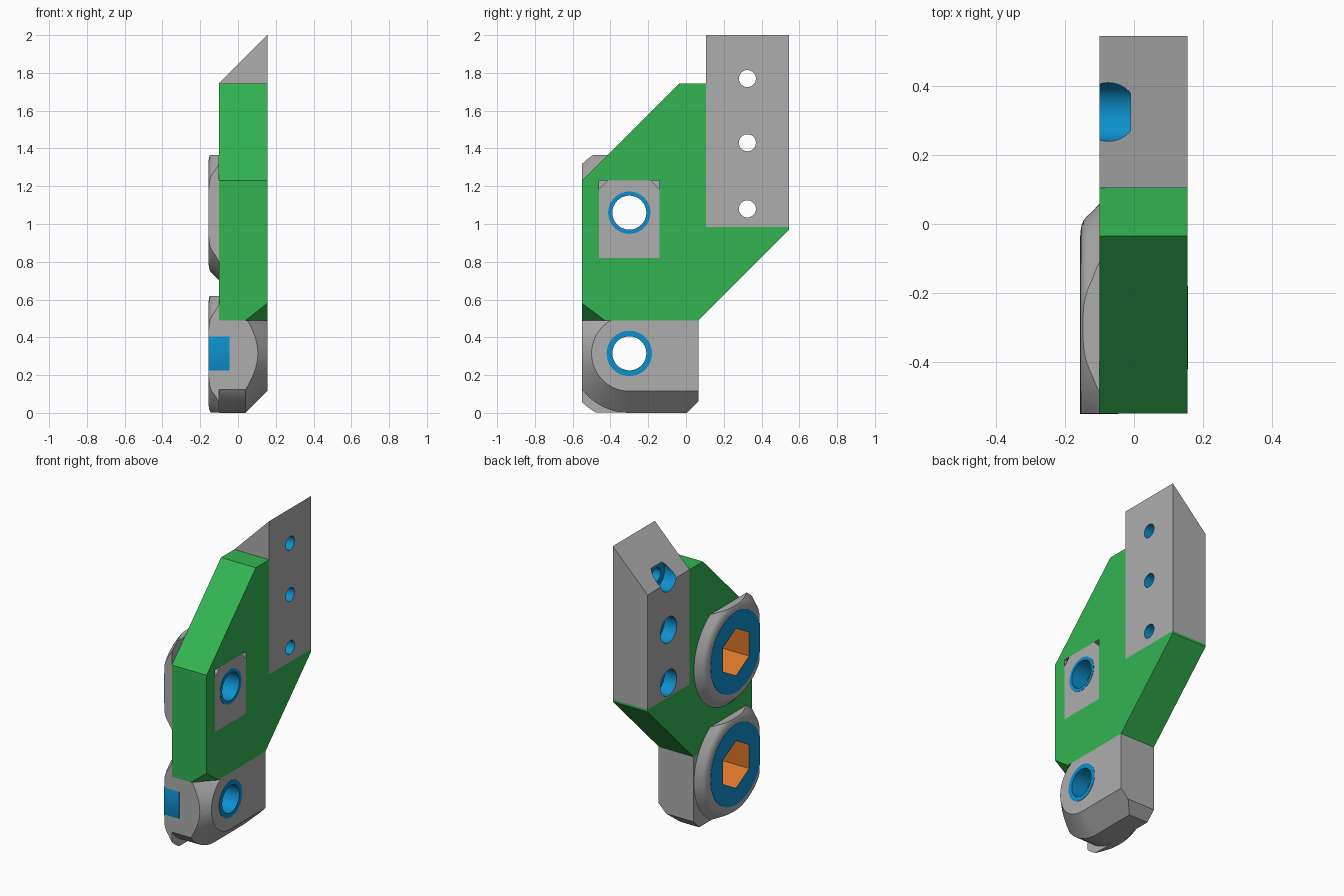
import bpy, bmesh, math
from mathutils import Vector

if "Cube" in bpy.data.objects:
    bpy.data.objects.remove(bpy.data.objects["Cube"], do_unlink=True)


def material(name, rgb):
    m = bpy.data.materials.new(name)
    m.use_nodes = True
    m.diffuse_color = (*rgb, 1)
    m.node_tree.nodes["Principled BSDF"].inputs["Base Color"].default_value = (*rgb, 1)
    return m


GREY = material("steel grey", (0.42, 0.42, 0.42))
GREEN = material("plate green", (0.032, 0.46, 0.085))
BLUE = material("bore blue", (0.004, 0.28, 0.62))
ORANGE = material("socket orange", (0.7, 0.175, 0.02))

BACK, FACE = -0.1, 0.155      # plate thickness along x
OUTER = -0.155                # outer face of the bosses
FRONT = -0.55                 # front end of the plate
PIN_Y = -0.3
PINS = {"lower": 0.315, "upper": 1.06}
BLADE_Y = 0.325


def loft(name, sections, mat, clips=()):
    """Join matching point loops, cap both ends, then cut by (point, outward normal) planes."""
    bm = bmesh.new()
    loops = [[bm.verts.new(p) for p in s] for s in sections]
    n = len(loops[0])
    for a, b in zip(loops, loops[1:]):
        for i in range(n):
            j = (i + 1) % n
            bm.faces.new((a[i], a[j], b[j], b[i]))
    bm.faces.new(loops[0])
    bm.faces.new(loops[-1])
    for point, normal in clips:
        bmesh.ops.bisect_plane(bm, geom=bm.verts[:] + bm.edges[:] + bm.faces[:],
                               plane_co=point, plane_no=Vector(normal).normalized(),
                               clear_outer=True)
        bmesh.ops.holes_fill(bm, edges=[e for e in bm.edges if e.is_boundary])
    bmesh.ops.recalc_face_normals(bm, faces=bm.faces)
    mesh = bpy.data.meshes.new(name)
    bm.to_mesh(mesh)
    bm.free()
    mesh.materials.append(mat)
    ob = bpy.data.objects.new(name, mesh)
    bpy.context.collection.objects.link(ob)
    return ob


def prism(name, yz, x0, x1, mat, clips=()):
    return loft(name, [[(x, y, z) for y, z in yz] for x in (x0, x1)], mat, clips)


def ring(x, y, z, r, n=64):
    """Loop in the yz plane; the first point is at the top."""
    turn = [2 * math.pi * i / n for i in range(n)]
    return [(x, y + r * math.sin(t), z + r * math.cos(t)) for t in turn]


def cylinder(name, y, z, r, x0, x1, mat, n=64, clips=()):
    return loft(name, [ring(x0, y, z, r, n), ring(x1, y, z, r, n)], mat, clips)


def cut(target, cutter):
    """Subtract a cutter; the cut faces keep the cutter's colour."""
    cutter.hide_render = True
    mod = target.modifiers.new("cut", "BOOLEAN")
    mod.operation = "DIFFERENCE"
    mod.solver = "EXACT"
    mod.material_mode = "TRANSFER"
    mod.object = cutter
    with bpy.context.temp_override(object=target, active_object=target):
        bpy.ops.object.modifier_apply(modifier=mod.name)


def front_clip(y=FRONT):
    return ((0, y, 0), (0, -1, 0))


# Green plate with one corner planed off
plate = prism("plate", [(FRONT, 0.49), (FRONT, 1.23), (-0.035, 1.745), (0.105, 1.745),
                        (0.105, 0.985), (0.545, 0.985), (0.545, 0.97), (0.065, 0.49)],
              BACK, FACE, GREEN,
              [((FACE, FRONT, 0.58), (1 / 0.115, -1 / 0.12, -1 / 0.09))])

# Rectangular window holding the upper pin insert
y0, y1, z0, z1, c = -0.46, -0.14, 0.82, 1.23, 0.045
window = prism("window_cutter", [(y0, z0), (y1, z0), (y1, z1), (y0, z1)], 0.115, 0.2, GREY)
cut(plate, window)
insert = prism("pin_insert", [(y0, z0), (y1, z0), (y1, z1 - c), (y1 - c, z1),
                              (y0 + c, z1), (y0, z1 - c)], 0.11, FACE, GREY)

# Blade block with a sloping top
blade = loft("blade", [[(BACK, y, 0.985), (FACE, y, 0.985), (FACE, y, 2), (BACK, y, 1.745)]
                       for y in (0.105, 0.545)], GREY)

# Lower end body: half round at the front, bevelled toward +x
zc = PINS["lower"]


def body_section(x, r):
    arc = [math.radians(90 + 180 * i / 40) for i in range(41)]
    pts = [(x, PIN_Y + r * math.cos(a), zc + r * math.sin(a)) for a in arc]
    return pts + [(x, 0.065, zc - r), (x, 0.065, zc + r)]


body = loft("end_body", [body_section(BACK, zc), body_section(0.04, zc), body_section(FACE, 0.2)],
            GREY, [front_clip(), ((0, 0, 0.49), (0, 0, 1)), ((0, 0.065, 0.06), (0, 1, -1))])

cut_parts = {"lower": [body, plate], "upper": [plate, insert]}
cutters = [window]

for key, z in PINS.items():
    # Flared, rounded boss
    rim = [(OUTER, 0.28), (-0.152, 0.297), (-0.146, 0.311), (-0.137, 0.322),
           (-0.122, 0.335), (-0.0995, 0.36)]
    clips = [front_clip(), ((0, 0, z + 0.305), (0, 0, 1)), ((0, 0, 0.001), (0, 0, -1))]
    boss = loft(key + "_boss", [ring(x, PIN_Y, z, r) for x, r in rim], GREY, clips)
    # Blue head disc, just breaking through the front of the lower boss
    edge = FRONT - 0.001 if key == "lower" else FRONT + 0.001
    disc = cylinder(key + "_head_disc", PIN_Y, z, 0.266, OUTER - 0.002, -0.045, BLUE,
                    clips=[front_clip(edge)])
    # Blue collar around the bore
    collar = cylinder(key + "_collar", PIN_Y, z, 0.12 if key == "lower" else 0.112,
                      FACE - 0.03, FACE + 0.002, BLUE)
    # Hexagonal socket and round bore
    socket = cylinder(key + "_socket_cutter", PIN_Y, z, 0.157, -0.2, 0.04, ORANGE, 6)
    bore = cylinder(key + "_bore_cutter", PIN_Y, z, 0.09, 0.0, 0.2, BLUE)
    cutters += [socket, bore]
    for part in cut_parts[key] + [boss, disc, collar]:
        cut(part, socket)
        cut(part, bore)

# Counterbored screw holes in the blade
for z in (1.08, 1.43, 1.77):
    for r, x0, x1 in ((0.085, -0.2, -0.01), (0.045, -0.05, 0.2)):
        hole = cylinder("screw_hole_cutter", BLADE_Y, z, r, x0, x1, BLUE, 48)
        cut(blade, hole)
        cutters.append(hole)

for ob in cutters:
    bpy.data.objects.remove(ob, do_unlink=True)

# Smooth the round faces, keep edges sharp
bpy.ops.object.select_all(action="DESELECT")
for ob in bpy.context.collection.objects:
    if ob.type == "MESH":
        ob.select_set(True)
        bpy.context.view_layer.objects.active = ob
bpy.ops.object.shade_smooth_by_angle(angle=math.radians(28))
